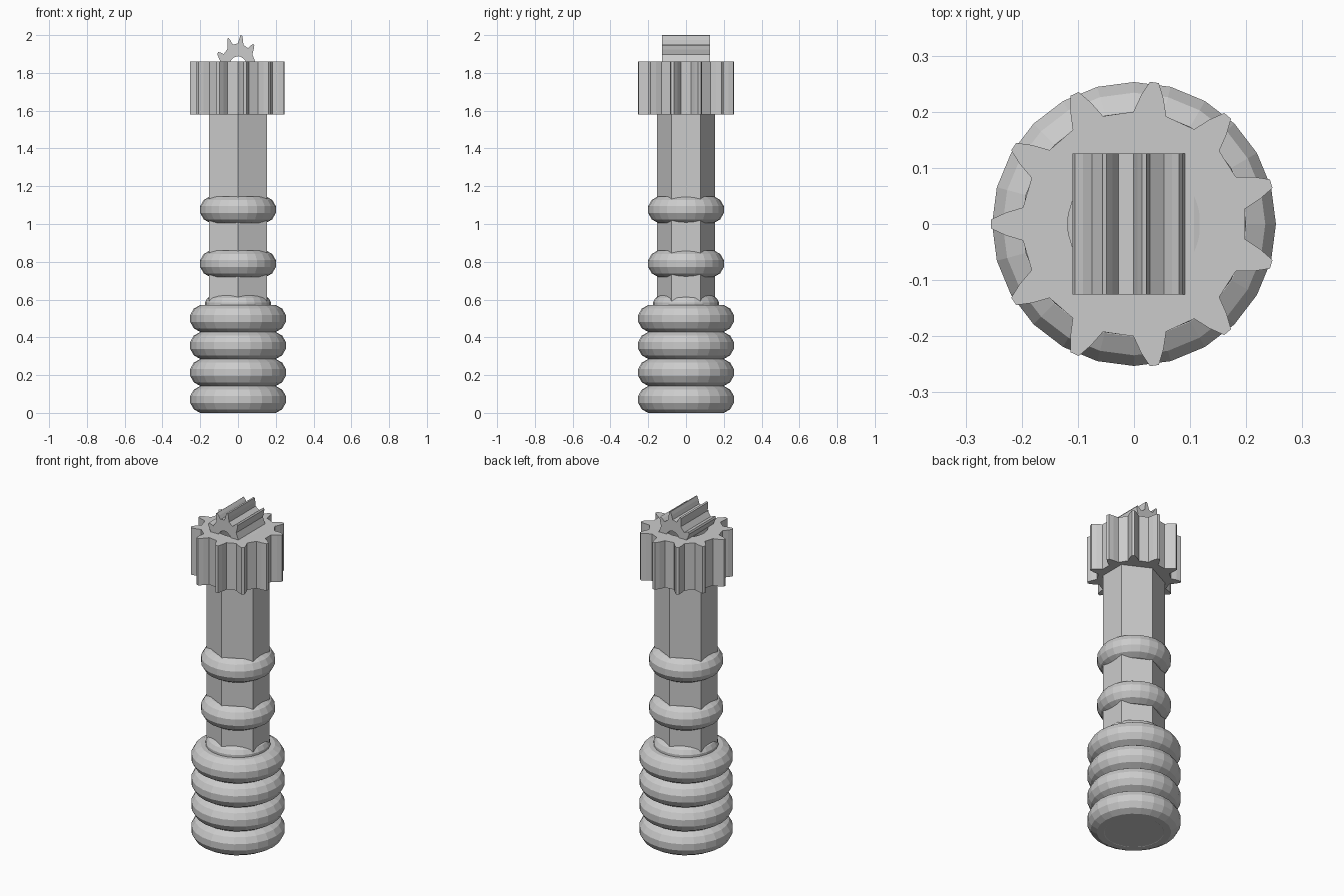
import bpy, bmesh, math

if "Cube" in bpy.data.objects:
    bpy.data.objects.remove(bpy.data.objects["Cube"])

mat = bpy.data.materials.new("grey metal")
mat.diffuse_color = (0.6, 0.6, 0.6, 1)
mat.use_nodes = True
mat.node_tree.nodes["Principled BSDF"].inputs["Base Color"].default_value = mat.diffuse_color


def add(name, bm):
    bmesh.ops.recalc_face_normals(bm, faces=bm.faces)
    me = bpy.data.meshes.new(name)
    bm.to_mesh(me)
    bm.free()
    me.materials.append(mat)
    ob = bpy.data.objects.new(name, me)
    bpy.context.collection.objects.link(ob)
    return ob


def loft(bm, loops, closed=False):
    rings = [[bm.verts.new(p) for p in lp] for lp in loops]
    pairs = list(zip(rings, rings[1:])) + ([(rings[-1], rings[0])] if closed else [])
    for a, b in pairs:
        n = len(a)
        for i in range(n):
            j = (i + 1) % n
            bm.faces.new((a[i], a[j], b[j], b[i]))
    return rings


def circle(r, z, n=24):
    return [(r * math.cos(2 * math.pi * i / n), r * math.sin(2 * math.pi * i / n), z)
            for i in range(n)]


def ring(name, outer, z, minor=0.071, m=12):
    # Torus whose tube has flat outer, top and bottom bands
    bm = bmesh.new()
    k = minor / math.cos(math.pi / m)
    loops = []
    for j in range(m):
        a = 2 * math.pi * (j + 0.5) / m
        loops.append(circle(outer - minor + k * math.cos(a), z + k * math.sin(a)))
    loft(bm, loops, True)
    return add(name, bm)


def prism(name, pts, z0, z1):
    bm = bmesh.new()
    r = loft(bm, [[(x, y, z) for x, y in pts] for z in (z0, z1)])
    bm.faces.new(r[0])
    bm.faces.new(r[1])
    return add(name, bm)


def gear(name, hole, half):
    # Eleven-tooth spur gear of radius 0.255 with a bore, one tooth towards -x
    prof = [(0.2, -8.5), (0.23, -5), (0.255, -1.8), (0.255, 1.8), (0.23, 5), (0.2, 8.5)]
    out, inn = [], []
    for t in range(11):
        for r, d in prof:
            a = math.pi + t * 2 * math.pi / 11 + math.radians(d)
            out.append((r * math.cos(a), r * math.sin(a)))
            inn.append((hole * math.cos(a), hole * math.sin(a)))
    bm = bmesh.new()
    loft(bm, [[(x, y, z) for x, y in lp] for lp, z in
              ((out, -half), (out, half), (inn, half), (inn, -half))], True)
    return add(name, bm)


# Ribbed grip: four stacked rings around a solid core
for i in range(4):
    ring(f"grip_ring_{i + 1}", 0.253, 0.071 + i * 0.143)
prism("grip_core", [p[:2] for p in circle(0.182, 0)], 0.001, 0.5)

# Shaft and its collars
prism("hexagonal_shaft", [(0.153 * math.sin(a) / math.sin(math.pi / 3), 0.154 * math.cos(a))
                          for a in [i * math.pi / 3 for i in range(6)]], 0.45, 1.6)
ring("base_collar", 0.175, 0.572, 0.05)
ring("lower_collar", 0.2, 0.79, 0.07)
ring("upper_collar", 0.2, 1.076, 0.07)

# Main gear, and the stretched cross gear lying along y in its bore
gear("main_gear", 0.118, 0.14).location = (0, 0, 1.72)
cross = gear("cross_gear", 0.118, 0.126)
cross.rotation_euler = (math.pi / 2, 0, 0)
cross.scale = (0.5, 0.21 / 0.255, 1)
cross.location = (0, 0, 1.791)
